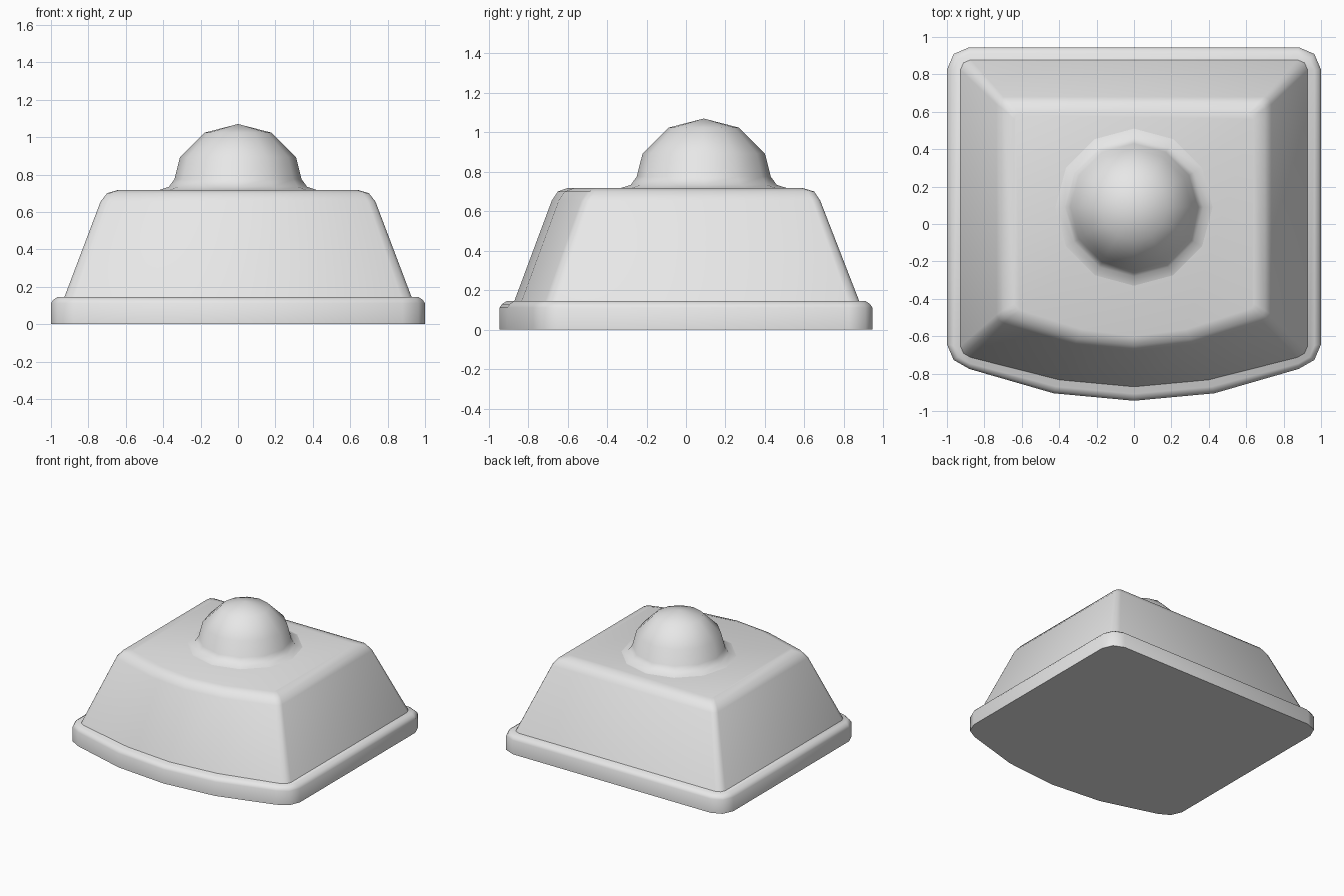
import bpy, bmesh, math

if "Cube" in bpy.data.objects:
    bpy.data.objects.remove(bpy.data.objects["Cube"])

grey = bpy.data.materials.new("light grey")
grey.diffuse_color = (0.8, 0.8, 0.8, 1)
grey.use_nodes = True
grey.node_tree.nodes["Principled BSDF"].inputs["Base Color"].default_value = grey.diffuse_color


def outline(w, back, front, mid, corner, c, z):
    """Closed plan outline with a bowed front and softened corners."""
    half = [(0.43 * w, mid), (w - c, corner), (w - 0.3 * c, corner + 0.4 * c),
            (w, corner + 1.1 * c), (w, back - c), (w - 0.3 * c, back - 0.3 * c), (w - c, back)]
    pts = [(0, front)] + half + [(-x, y) for x, y in reversed(half)]
    return [(x, y, z) for x, y in pts]


def loft(name, rings, tip=None):
    bm = bmesh.new()
    loops = [[bm.verts.new(p) for p in r] for r in rings]
    n = len(loops[0])
    for a, b in zip(loops, loops[1:]):
        for i in range(n):
            j = (i + 1) % n
            bm.faces.new((a[i], a[j], b[j], b[i]))
    bm.faces.new(loops[0][::-1])
    if tip:
        t = bm.verts.new(tip)
        for i in range(n):
            bm.faces.new((loops[-1][i], loops[-1][(i + 1) % n], t))
    else:
        bm.faces.new(loops[-1])
    bmesh.ops.recalc_face_normals(bm, faces=bm.faces)
    me = bpy.data.meshes.new(name)
    bm.to_mesh(me)
    bm.free()
    me.materials.append(grey)
    ob = bpy.data.objects.new(name, me)
    bpy.context.collection.objects.link(ob)
    bpy.ops.object.select_all(action='DESELECT')
    ob.select_set(True)
    bpy.context.view_layer.objects.active = ob
    bpy.ops.object.shade_smooth_by_angle(angle=math.radians(60))
    return ob


# Base plate with a rounded upper rim
loft("base_plate", [
    outline(1.0, 0.945, -0.945, -0.905, -0.775, 0.12, 0),
    outline(1.0, 0.945, -0.945, -0.905, -0.775, 0.12, 0.112),
    outline(0.988, 0.933, -0.933, -0.893, -0.764, 0.11, 0.13),
    outline(0.965, 0.91, -0.908, -0.87, -0.745, 0.085, 0.145)])

# Tapered body with a rounded shoulder
loft("tapered_body", [
    outline(0.93, 0.88, -0.872, -0.835, -0.715, 0.055, 0.14),
    outline(0.735, 0.68, -0.68, -0.645, -0.53, 0.04, 0.655),
    outline(0.70, 0.65, -0.65, -0.615, -0.50, 0.035, 0.70),
    outline(0.64, 0.59, -0.60, -0.565, -0.46, 0.03, 0.718)])

# Dome knob with a flared foot
profile = [(0.42, 0.718), (0.37, 0.734), (0.34, 0.775), (0.31, 0.893), (0.178, 1.024)]
loft("dome_knob", [[(r * math.cos(k * math.tau / 12), 0.09 + r * math.sin(k * math.tau / 12), z)
                    for k in range(12)] for r, z in profile], (0, 0.09, 1.07))
